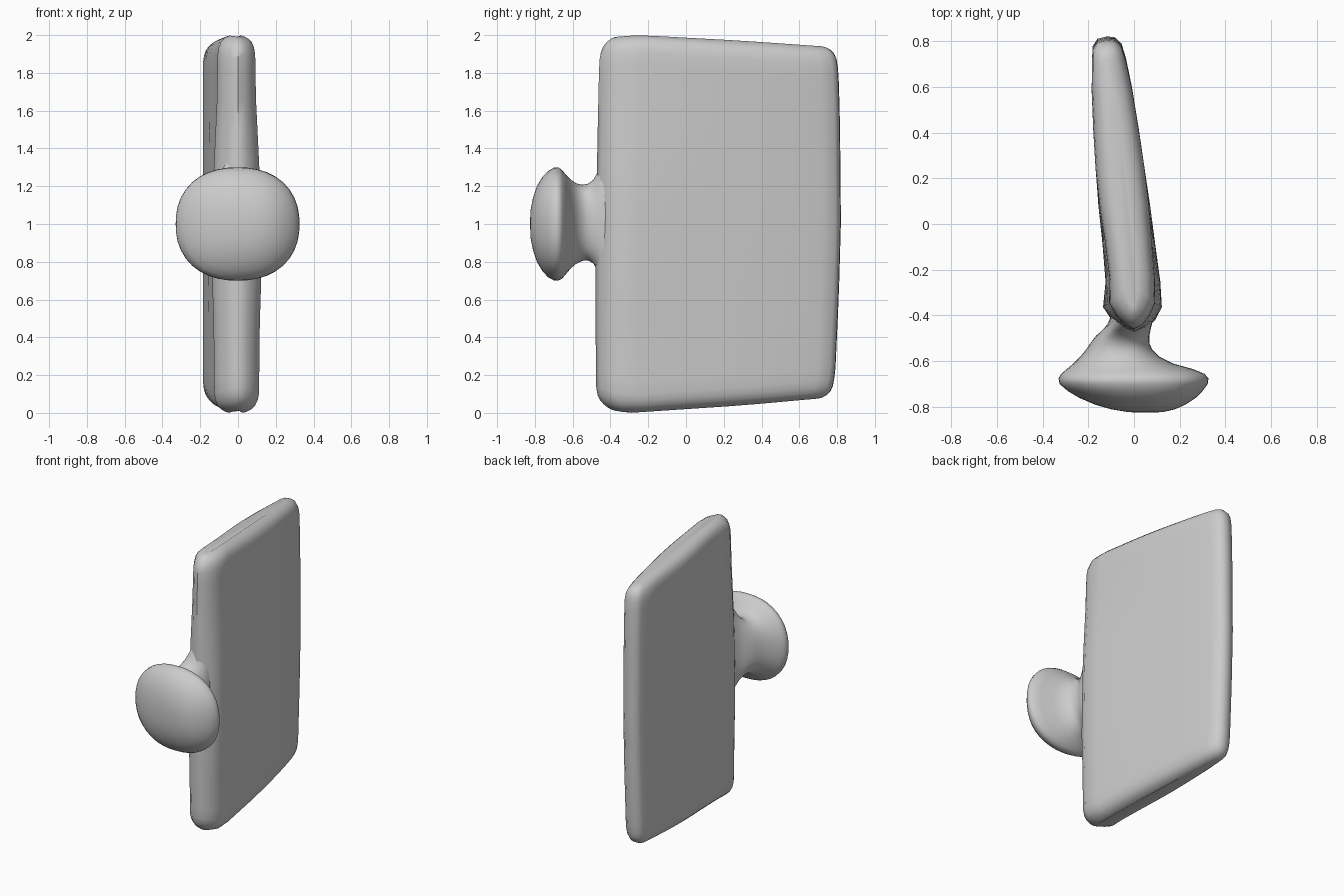
import bpy, bmesh, math

if "Cube" in bpy.data.objects:
    bpy.data.objects.remove(bpy.data.objects["Cube"])

clay = bpy.data.materials.new("light_grey")
clay.diffuse_color = (0.6, 0.6, 0.6, 1)
clay.use_nodes = True
clay.node_tree.nodes["Principled BSDF"].inputs["Base Color"].default_value = clay.diffuse_color


def interp(keys, v):
    """Piecewise linear lookup in a short list of (position, value)."""
    if v <= keys[0][0]:
        return keys[0][1]
    for (a, p), (b, q) in zip(keys, keys[1:]):
        if v <= b:
            return p + (q - p) * (v - a) / (b - a)
    return keys[-1][1]


def loft(name, rings, angle):
    """Skin a list of equal-length closed rings and cap both ends."""
    bm = bmesh.new()
    loops = [[bm.verts.new(p) for p in ring] for ring in rings]
    n = len(loops[0])
    for a, b in zip(loops, loops[1:]):
        for i in range(n):
            j = (i + 1) % n
            bm.faces.new((a[i], a[j], b[j], b[i]))
    bm.faces.new(loops[0][::-1])
    bm.faces.new(loops[-1])
    bmesh.ops.recalc_face_normals(bm, faces=bm.faces)
    mesh = bpy.data.meshes.new(name)
    bm.to_mesh(mesh)
    bm.free()
    mesh.materials.append(clay)
    obj = bpy.data.objects.new(name, mesh)
    bpy.context.collection.objects.link(obj)
    bpy.ops.object.select_all(action='DESELECT')
    obj.select_set(True)
    bpy.context.view_layer.objects.active = obj
    bpy.ops.object.shade_smooth_by_angle(angle=math.radians(angle))
    return obj


# Panel: slanted tapering slab, outline (x, y) seen from above
outline = [(0, -0.475), (0.05, -0.455), (0.09, -0.415), (0.118, -0.36),
           (0.112, -0.25), (0.09, -0.08), (0.07, 0.08), (0.045, 0.25),
           (0.02, 0.42), (-0.01, 0.6), (-0.035, 0.72), (-0.055, 0.785),
           (-0.085, 0.812), (-0.12, 0.815), (-0.16, 0.805), (-0.182, 0.77),
           (-0.185, 0.6), (-0.178, 0.42), (-0.168, 0.25), (-0.155, 0.08),
           (-0.137, -0.08), (-0.122, -0.25), (-0.132, -0.36),
           (-0.095, -0.415), (-0.05, -0.455)]
top_edge = [(-0.45, 1.97), (-0.38, 1.99), (-0.25, 2.0), (0.3, 1.97), (0.8, 1.935)]
bottom_edge = [(-0.45, 0.035), (-0.38, 0.012), (-0.3, 0.0), (0.3, 0.04), (0.8, 0.085)]
front_width = [(0, 0.95), (0.2, 0.96), (0.35, 1.04), (0.6, 1.0), (0.85, 0.8), (1, 0.78)]
back_reach = [(0, -0.03), (0.3, -0.005), (0.5, 0.005), (0.8, 0.0), (1, -0.012)]
front_reach = [(0, 0.0), (0.3, -0.005), (0.7, 0.005), (1, 0.018)]


def panel_ring(t, inset, drop):
    """Ring at height fraction t, pulled in by inset and away from the rim by drop."""
    ring = []
    for x, y in outline:
        mid = -0.15 * (y + 0.42) / 1.2 * 0.75 - 0.008
        front = max(0.0, min(1.0, (0.2 - y) / 0.6))
        width = 1 + (interp(front_width, t) - 1) * front
        x = mid + (x - mid) * width * (1 - inset / 0.12)
        y += interp(back_reach, t) * max(0, y) / 0.8 + interp(front_reach, t) * front
        y = 0.17 + (y - 0.17) * (1 - inset / 0.65)
        lo, hi = interp(bottom_edge, y), interp(top_edge, y)
        z = lo + (hi - lo) * t + (drop if t < 0.5 else -drop)
        ring.append((x, y, z))
    return ring


rim = [(0.085, 0.0), (0.065, 0.004), (0.04, 0.015), (0.02, 0.033), (0.007, 0.06), (0, 0.095)]
rings = [panel_ring(0, i, d) for i, d in rim]
rings += [panel_ring(k / 12, 0, 0) for k in range(1, 12)]
rings += [panel_ring(1, i, d) for i, d in reversed(rim)]
loft("panel", rings, 50)

# Knob: domed oval face on a flared neck, sections (y, x min, x max, z min, z max)
sections = [(-0.825, 0.02, 0.08, 0.98, 1.03), (-0.822, -0.03, 0.13, 0.92, 1.08),
            (-0.81, -0.1, 0.18, 0.86, 1.14), (-0.79, -0.17, 0.225, 0.80, 1.20),
            (-0.76, -0.24, 0.27, 0.75, 1.25), (-0.73, -0.29, 0.30, 0.718, 1.28),
            (-0.70, -0.325, 0.322, 0.702, 1.298), (-0.675, -0.33, 0.326, 0.70, 1.30),
            (-0.655, -0.318, 0.308, 0.712, 1.285), (-0.635, -0.295, 0.26, 0.735, 1.26),
            (-0.61, -0.265, 0.17, 0.765, 1.235), (-0.58, -0.235, 0.11, 0.79, 1.215),
            (-0.55, -0.21, 0.08, 0.805, 1.208), (-0.52, -0.19, 0.067, 0.808, 1.212),
            (-0.49, -0.167, 0.067, 0.79, 1.235), (-0.465, -0.14, 0.072, 0.75, 1.28),
            (-0.44, -0.117, 0.078, 0.69, 1.34), (-0.40, -0.10, 0.08, 0.62, 1.40),
            (-0.34, -0.08, 0.07, 0.62, 1.40)]


def oval(y, x0, x1, z0, z1, n=40):
    """Slightly squared oval ring across the knob."""
    ring = []
    for k in range(n):
        a = math.tau * k / n
        c, s = math.cos(a), math.sin(a)
        r = (abs(c) ** 2.25 + abs(s) ** 2.25) ** (-1 / 2.25)
        ring.append(((x0 + x1) / 2 + (x1 - x0) / 2 * r * c, y,
                     (z0 + z1) / 2 + (z1 - z0) / 2 * r * s))
    return ring


loft("knob", [oval(*s) for s in sections], 60)
